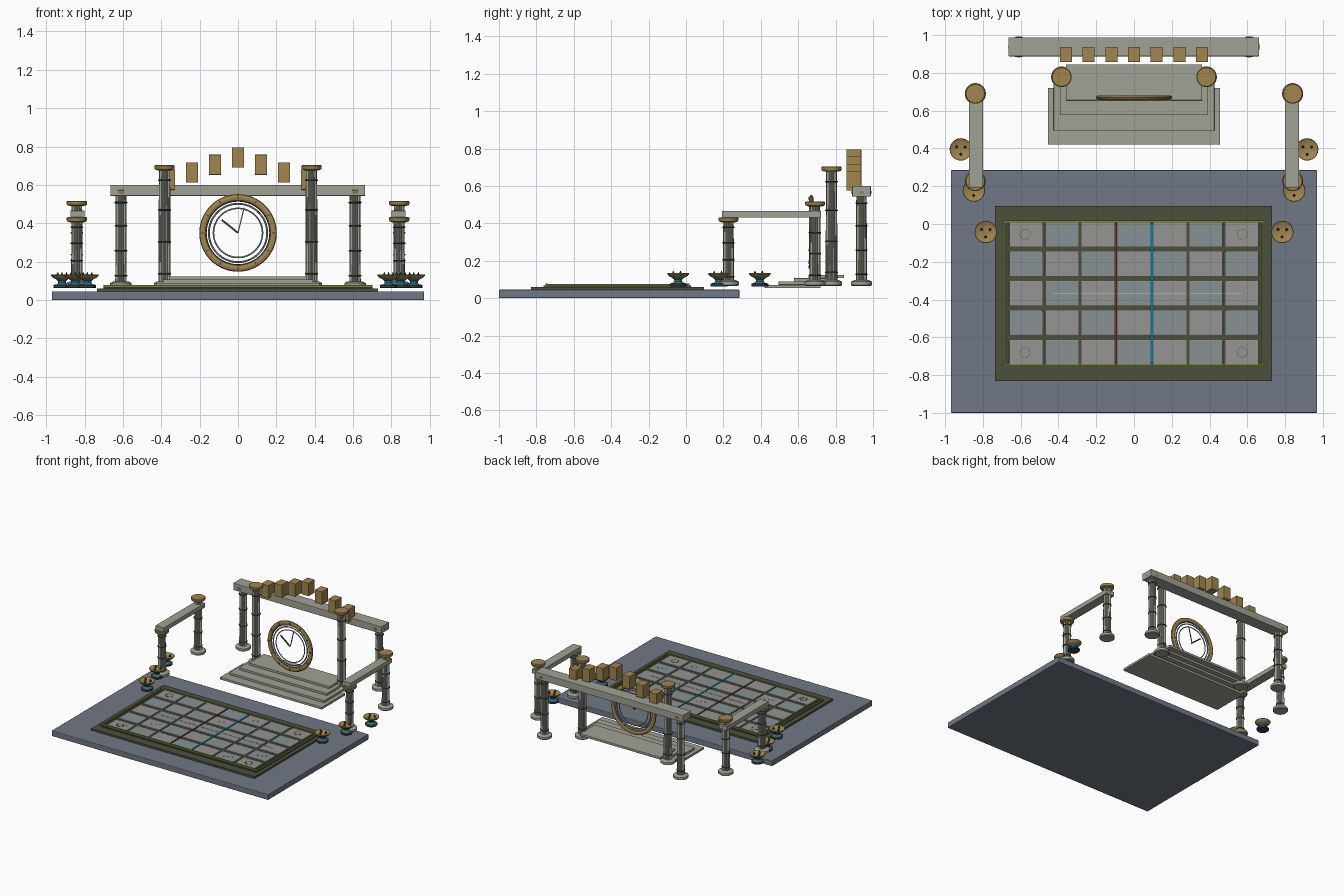
import bpy, bmesh, math
from mathutils import Matrix, Vector

if "Cube" in bpy.data.objects:
    bpy.data.objects.remove(bpy.data.objects["Cube"])


def mat(name, hexcol):
    m = bpy.data.materials.new(name)
    rgb = [(int(hexcol[i:i + 2], 16) / 255) ** 2.2 for i in (0, 2, 4)]
    m.diffuse_color = (*rgb, 1)
    m.use_nodes = True
    m.node_tree.nodes["Principled BSDF"].inputs["Base Color"].default_value = m.diffuse_color
    return m


SLATE, OLIVE, STONE = mat("slate", "707885"), mat("olive", "4d5140"), mat("stone", "a0a193")
GOLD, DARK, TEAL = mat("gold", "9f8450"), mat("dark", "3d4443"), mat("teal", "2f7f90")
TILE_A, TILE_B = mat("tile_grey", "959391"), mat("tile_blue", "869091")
RED, BLUE, GREEN = mat("red", "6b3b32"), mat("blue", "1f7590"), mat("green", "75853a")
PALE, SILVER = mat("pale", "c9cdcd"), mat("silver", "8fa3b5")


def finish(name, bm, m, smooth=False):
    bmesh.ops.recalc_face_normals(bm, faces=bm.faces[:])
    me = bpy.data.meshes.new(name)
    bm.to_mesh(me)
    bm.free()
    me.materials.append(m)
    if smooth:
        me.shade_smooth()
        me.set_sharp_from_angle(angle=math.radians(35))
    ob = bpy.data.objects.new(name, me)
    bpy.context.collection.objects.link(ob)
    return ob


def box(name, x0, x1, y0, y1, z0, z1, m, bevel=0):
    bm = bmesh.new()
    bmesh.ops.create_cube(bm, size=1)
    for v in bm.verts:
        v.co = ((x0 + x1) / 2 + v.co.x * (x1 - x0), (y0 + y1) / 2 + v.co.y * (y1 - y0),
                (z0 + z1) / 2 + v.co.z * (z1 - z0))
    if bevel:
        bmesh.ops.bevel(bm, geom=bm.edges[:], offset=bevel, segments=2, affect='EDGES', profile=0.5)
    return finish(name, bm, m)


def lathe(name, profile, loc, m, n=24, flute=0, closed=False, axis_y=False):
    """Revolve (radius, height) points; closed joins the profile into a ring."""
    bm = bmesh.new()
    rings = []
    for r, z in profile:
        ring = []
        for i in range(n):
            a = 2 * math.pi * i / n
            rr = r * (1 - flute * (i % 2))
            ring.append(bm.verts.new((rr * math.cos(a), rr * math.sin(a), z)))
        rings.append(ring)
    pairs = list(zip(rings, rings[1:])) + ([(rings[-1], rings[0])] if closed else [])
    for a, b in pairs:
        for i in range(n):
            j = (i + 1) % n
            bm.faces.new((a[i], a[j], b[j], b[i]))
    if not closed:
        bm.faces.new(rings[0])
        bm.faces.new(rings[-1])
    if axis_y:
        bm.transform(Matrix.Rotation(math.pi / 2, 4, 'X'))
    bm.transform(Matrix.Translation(loc))
    return finish(name, bm, m, smooth=not flute)


def bar(name, p, q, w, d, m):
    """Thin box from p to q, width w, depth d along y (upright) or z (flat)."""
    p, q = Vector(p), Vector(q)
    bm = bmesh.new()
    bmesh.ops.create_cube(bm, size=1)
    along = (q - p).normalized()
    depth = Vector((0, 0, 1)) if abs(along.z) < 0.01 else Vector((0, 1, 0))
    side = along.cross(depth)
    for v in bm.verts:
        v.co = (p + q) / 2 + along * v.co.x * (q - p).length + side * v.co.y * w + depth * v.co.z * d
    return finish(name, bm, m)


def column(name, x, y, top, r=0.03):
    lathe(name + "_base", [(0.05, 0.065), (0.056, 0.07), (0.056, 0.088), (0.04, 0.096)],
          (x, y, 0), STONE, 32)
    lathe(name + "_shaft", [(r, 0.09), (r * 0.92, top - 0.02)], (x, y, 0), STONE, 32, flute=0.12)
    for t in (0.08, 0.36, 0.64, 0.9):
        z = 0.09 + t * (top - 0.11)
        lathe(name + "_band", [(r, z - 0.004), (r + 0.003, z - 0.002), (r + 0.003, z + 0.002),
              (r, z + 0.004)], (x, y, 0), DARK)
    lathe(name + "_cap", [(0.034, top - 0.027), (0.05, top - 0.022), (0.053, top - 0.015),
          (0.053, top - 0.003), (0.049, top)], (x, y, 0), GOLD, 32)


# ground slab and court frame
box("ground_slab", -0.97, 0.97, -1, 0.285, 0, 0.045, SLATE, 0.005)
box("court_base", -0.735, 0.73, -0.83, 0.095, 0.045, 0.06, OLIVE)
CY = -0.367
box("court_bed", -0.70, 0.70, CY - 0.395, CY + 0.395, 0.06, 0.067, OLIVE)
for s in (-1, 1):
    y = CY + s * 0.379
    box("court_trim_long", -0.70, 0.70, y - 0.006, y + 0.006, 0.067, 0.079, GREEN)
    x = s * 0.678
    box("court_trim_short", x - 0.004, x + 0.004, CY - 0.385, CY + 0.385, 0.067, 0.077, GREEN)

# checkered floor tiles
for i in range(7):
    for j in range(5):
        x, y = (i - 3) * 0.191, CY + (j - 2) * 0.156
        box("floor_tile", x - 0.088, x + 0.088, y - 0.065, y + 0.065, 0.065, 0.073,
            TILE_B if (i + j) % 2 else TILE_A, 0.002)
        if (i * 3 + j * 2) % 5 == 0:
            bar("tile_crack", (x - 0.03, y - 0.012, 0.073), (x + 0.045, y + 0.015, 0.073),
                0.002, 0.002, TILE_B)

# coloured inlay strips and corner rings
box("red_strip", -0.102, -0.09, CY - 0.37, CY + 0.37, 0.066, 0.076, RED)
box("blue_strip", 0.088, 0.102, CY - 0.37, CY + 0.37, 0.066, 0.076, BLUE)
box("centre_strip", -0.43, 0.575, CY - 0.002, CY + 0.002, 0.071, 0.075, PALE)
for x in (-0.577, 0.573):
    for y in (CY - 0.313, CY + 0.313):
        for k in range(12):
            a, b = k * math.pi / 6, (k + 0.55) * math.pi / 6
            bar("corner_dash", (x + 0.027 * math.cos(a), y + 0.027 * math.sin(a), 0.0735),
                (x + 0.027 * math.cos(b), y + 0.027 * math.sin(b), 0.0735), 0.003, 0.003, DARK)

# stepped dais
for k, (hw, y0, y1) in enumerate([(0.456, 0.42, 0.72), (0.425, 0.495, 0.76),
                                  (0.392, 0.577, 0.80), (0.36, 0.655, 0.845)]):
    z = 0.054 + k * 0.0175
    box("dais_step", -hw, hw, y0, y1, z, z + 0.0175, STONE, 0.001)

# colonnades and lintels
for s, side in ((-1, "left"), (1, "right")):
    column(side + "_rear_column", s * 0.61, 0.938, 0.575)
    column(side + "_tall_column", s * 0.383, 0.778, 0.703, 0.032)
    column(side + "_wing_back_column", s * 0.84, 0.69, 0.517)
    column(side + "_wing_front_column", s * 0.84, 0.227, 0.432)
    box(side + "_wing_lintel", s * 0.837 - 0.037, s * 0.837 + 0.037, 0.193, 0.722, 0.43, 0.466,
        STONE, 0.002)
box("rear_lintel", -0.665, 0.662, 0.888, 0.988, 0.543, 0.6, STONE, 0.003)

# arch of gold blocks
for k in range(-3, 4):
    z = (0.69, 0.653, 0.612, 0.575)[abs(k)]
    box("arch_block", k * 0.12 - 0.032, k * 0.12 + 0.032, 0.857, 0.937, z, z + 0.105, GOLD, 0.002)

# round dial with rings, studs and hands
C = (0, 0.67, 0.35)
lathe("dial_rim", [(0.184 + 0.018 * math.cos(a), 0.012 * math.sin(a)) for a in
      [k * math.pi / 5 for k in range(10)]], C, GOLD, 64, closed=True, axis_y=True)
for r, w, m in ((0.152, 0.005, SILVER), (0.128, 0.004, SILVER), (0.165, 0.002, DARK)):
    lathe("dial_ring", [(r + w * math.cos(a), w * math.sin(a)) for a in
          [k * math.pi / 3 for k in range(6)]], C, m, 64, closed=True, axis_y=True)
for k in range(12):
    c, s = math.cos(k * math.pi / 6), math.sin(k * math.pi / 6)
    bar("dial_mark", (0.176 * c, 0.657, 0.35 + 0.176 * s + 1e-6),
        (0.192 * c, 0.657, 0.35 + 0.192 * s + 1e-6), 0.005, 0.006, DARK) if abs(s) > 0.1 else \
        box("dial_mark", 0.184 * c - 0.008, 0.184 * c + 0.008, 0.654, 0.66, 0.3475, 0.3525, DARK)
bar("hour_hand", (0, 0.665, 0.35), (-0.085, 0.665, 0.418), 0.01, 0.006, DARK)
bar("minute_hand", (0, 0.67, 0.35), (0.032, 0.67, 0.482), 0.006, 0.005, SILVER)

# braziers: foot, teal stem, saucer and rim points
for s in (-1, 1):
    for x, y in ((0.917, 0.395), (0.848, 0.177), (0.785, -0.042)):
        p = (s * x, y, 0)
        lathe("brazier_foot", [(0.042, 0.062), (0.046, 0.066), (0.046, 0.076), (0.038, 0.08)], p, DARK)
        lathe("brazier_stem", [(0.03, 0.08), (0.02, 0.09), (0.022, 0.1), (0.036, 0.112)], p, TEAL)
        lathe("brazier_dish", [(0.03, 0.108), (0.05, 0.118), (0.059, 0.13), (0.057, 0.134),
              (0.045, 0.127), (0.01, 0.124)], p, GOLD, 28)
        for k in range(3):
            a = 2 * math.pi * k / 3 + 0.5
            lathe("brazier_ember", [(0.007, 0.122), (0.007, 0.132), (0.001, 0.146)],
                  (p[0] + 0.026 * math.cos(a), y + 0.026 * math.sin(a), 0), DARK, 8)
